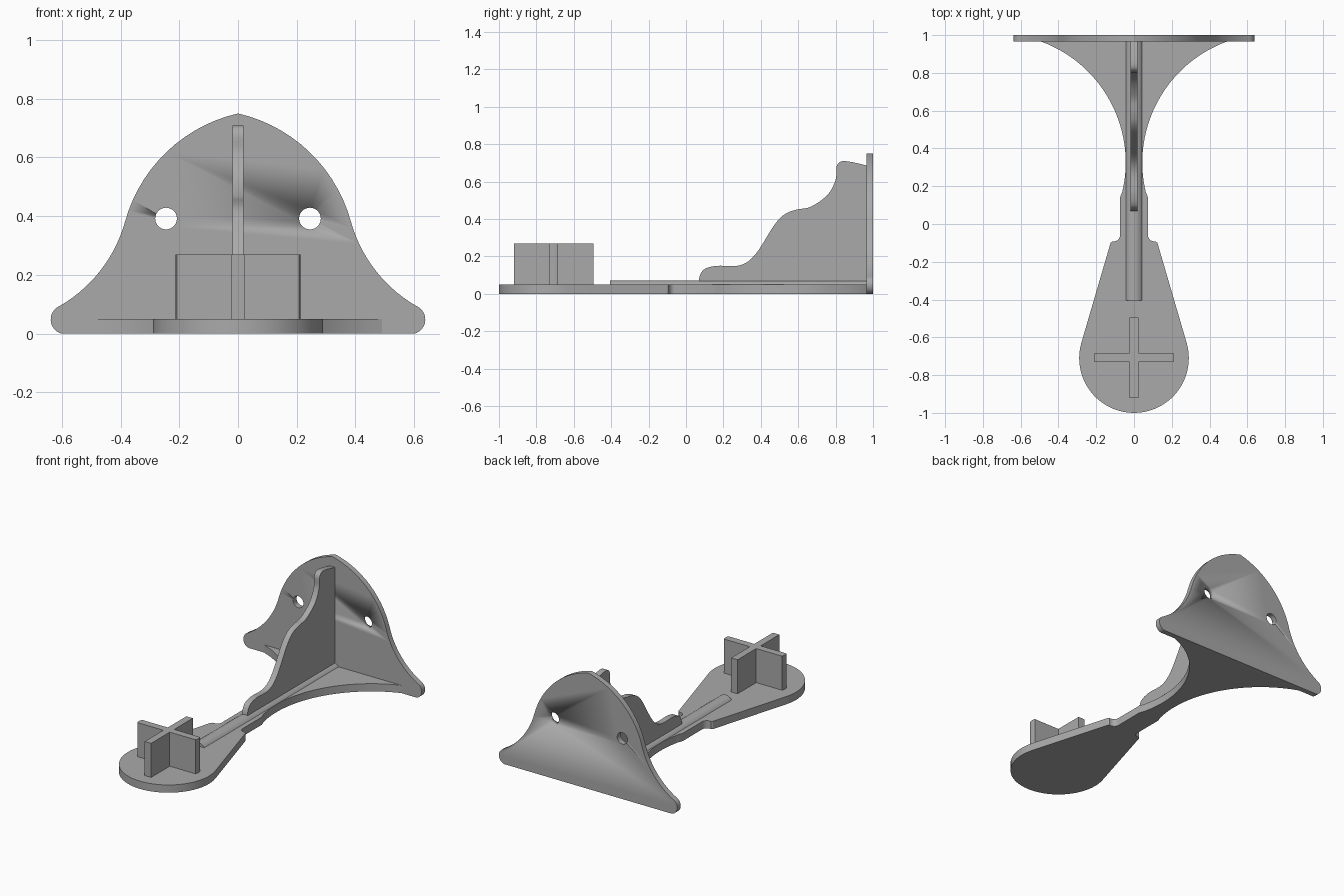
import bpy, bmesh, math
from mathutils import Vector

if "Cube" in bpy.data.objects:
    bpy.data.objects.remove(bpy.data.objects["Cube"])

grey = bpy.data.materials.new("plain grey")
grey.use_nodes = True
GREY = (0.4, 0.4, 0.4, 1)
grey.diffuse_color = GREY
grey.node_tree.nodes["Principled BSDF"].inputs["Base Color"].default_value = GREY


def arc(p, q, turn, n=14):
    """Points from p to q on an arc turning left by the given degrees."""
    p, q, t = Vector(p), Vector(q), math.radians(turn)
    d = q - p
    centre = (p + q) / 2 + Vector((-d.y, d.x)) / (2 * math.tan(t / 2))
    r = p - centre
    out = []
    for i in range(n + 1):
        c, s = math.cos(t * i / n), math.sin(t * i / n)
        out.append(centre + Vector((c * r.x - s * r.y, s * r.x + c * r.y)))
    return out


def smooth_path(pts, n=5):
    """Catmull-Rom curve through the points."""
    pts = [Vector(p) for p in pts]
    ext = [pts[0]] + pts + [pts[-1]]
    out = []
    for a, b, c, d in zip(ext, ext[1:], ext[2:], ext[3:]):
        for i in range(n):
            t = i / n
            out.append(0.5 * (2 * b + (c - a) * t + (2 * a - 5 * b + 4 * c - d) * t**2
                              + (3 * b - a - 3 * c + d) * t**3))
    return out + [pts[-1]]


def mirrored(half):
    """Closes a right-hand outline with its mirror image."""
    half = [Vector(p) for p in half]
    return half + [Vector((-p.x, p.y)) for p in reversed(half) if abs(p.x) > 1e-5]


def slab(name, outline, axis, lo, hi):
    """Extrudes a 2D outline along the given axis."""
    place = {"x": lambda p, h: (h, p[0], p[1]),
             "y": lambda p, h: (p[0], h, p[1]),
             "z": lambda p, h: (p[0], p[1], h)}[axis]
    bm = bmesh.new()
    face = bm.faces.new([bm.verts.new(place(p, lo)) for p in outline])
    ext = bmesh.ops.extrude_face_region(bm, geom=[face])["geom"]
    move = Vector(place((0, 0), hi - lo))
    bmesh.ops.translate(bm, vec=move, verts=[g for g in ext if isinstance(g, bmesh.types.BMVert)])
    bmesh.ops.remove_doubles(bm, verts=bm.verts, dist=1e-5)
    bmesh.ops.recalc_face_normals(bm, faces=bm.faces)
    mesh = bpy.data.meshes.new(name)
    bm.to_mesh(mesh)
    bm.free()
    mesh.materials.append(grey)
    ob = bpy.data.objects.new(name, mesh)
    bpy.context.collection.objects.link(ob)
    bpy.ops.object.select_all(action="DESELECT")
    ob.select_set(True)
    bpy.context.view_layer.objects.active = ob
    bpy.ops.object.shade_smooth_by_angle(angle=math.radians(30))
    return ob


WALL = 0.965    # front face of the wall plate
FLOOR = 0.05    # top of the base plate

# Wall plate with rounded feet
half = (arc((0, 0.75), (0.385, 0.38), -62)
        + arc((0.385, 0.38), (0.606, 0.095), 44)[1:]
        + arc((0.606, 0.095), (0.6, 0), -145)[1:])
wall = slab("wall_plate", mirrored(half), "y", WALL, 1)

# Screw holes
for side, x in (("left", 0.245), ("right", -0.245)):
    ring = arc((x - 0.037, 0.392), (x + 0.037, 0.392), 179.9)
    ring += arc((x + 0.037, 0.392), (x - 0.037, 0.392), 179.9)[1:-1]
    cutter = slab(side + "_hole_cutter", ring, "y", 0.9, 1.1)
    cutter.hide_render = True
    cutter.hide_set(True)
    cutter.display_type = "WIRE"
    cut = wall.modifiers.new(side + "_screw_hole", "BOOLEAN")
    cut.operation, cut.object, cut.solver = "DIFFERENCE", cutter, "EXACT"
    bpy.context.view_layer.objects.active = wall
    with bpy.context.temp_override(object=wall, active_object=wall, selected_objects=[wall]):
        bpy.ops.object.modifier_apply(modifier=cut.name)
    bpy.data.objects.remove(cutter)

# Base plate: round pad, tapering arm, notch, narrow neck and flare
half = (arc((0, -1), (0.279, -0.63), 106, 20)
        + [Vector((0.124, -0.1)), Vector((0.115, -0.092))]
        + arc((0.105, -0.092), (0.074, -0.06), -85, 6)
        + [Vector((0.074, 0.14))]
        + arc((0.062, 0.17), (0.49, WALL), -83, 28))
slab("base_plate", mirrored(half), "z", 0, FLOOR)

# Rounded rail along the arm
slab("rail", [(-0.043, 0.03)] + [(0.043, 0.03)] + arc((0.043, FLOOR), (-0.043, FLOOR), 110),
     "y", -0.405, WALL)

# Wavy gusset between rail and wall
wave = smooth_path([(0.067, 0.06), (0.075, 0.1), (0.1, 0.133), (0.165, 0.15), (0.286, 0.152),
                    (0.37, 0.21), (0.47, 0.365), (0.527, 0.425), (0.59, 0.45), (0.67, 0.467),
                    (0.757, 0.53), (0.8, 0.61), (0.805, 0.68), (0.83, 0.708), (0.885, 0.705),
                    (WALL, 0.686)])
slab("gusset", wave + [(WALL, 0.06)], "x", -0.019, 0.019)

# Upright cross on the round pad
MID, W, R = -0.707, 0.023, 0.213
cross = mirrored([(0, MID - R), (W, MID - R), (W, MID - W), (R - 0.005, MID - W), (R, MID),
                  (R - 0.005, MID + W), (W, MID + W), (W, MID + R), (0, MID + R)])
slab("cross_peg", cross, "z", FLOOR, 0.27)
